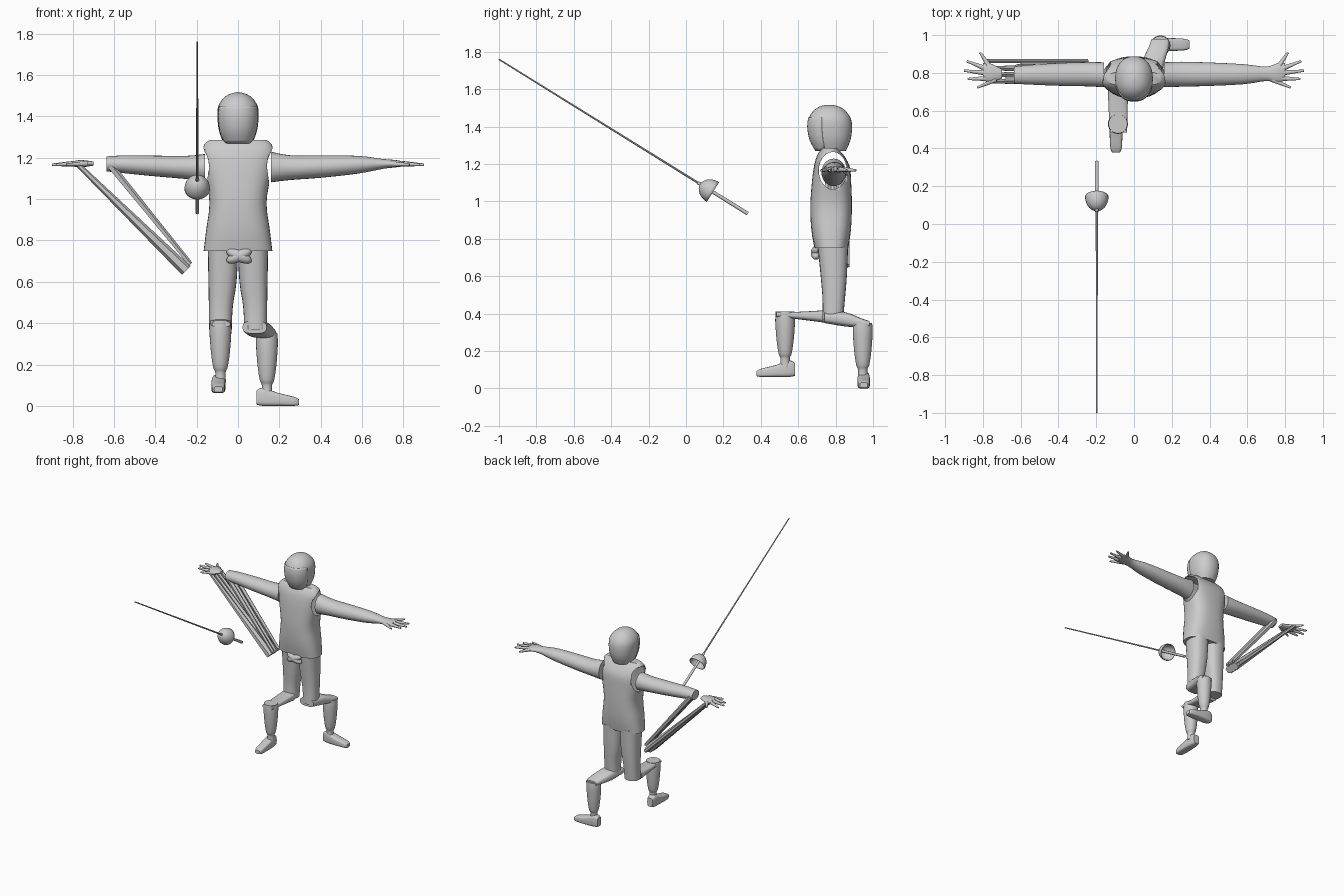
import bpy, bmesh, math
from mathutils import Vector, Matrix

cube = bpy.data.objects.get("Cube")
if cube:
    bpy.data.objects.remove(cube, do_unlink=True)

grey = bpy.data.materials.new("plain_grey")
grey.use_nodes = True
colour = (0.6, 0.6, 0.6, 1)
grey.diffuse_color = colour
grey.node_tree.nodes["Principled BSDF"].inputs["Base Color"].default_value = colour


def finish(name, bm, sharp=40):
    """Turn a bmesh into a shaded, coloured object."""
    bmesh.ops.recalc_face_normals(bm, faces=bm.faces[:])
    mesh = bpy.data.meshes.new(name)
    bm.to_mesh(mesh)
    bm.free()
    mesh.materials.append(grey)
    ob = bpy.data.objects.new(name, mesh)
    bpy.context.collection.objects.link(ob)
    bpy.ops.object.select_all(action='DESELECT')
    ob.select_set(True)
    bpy.context.view_layer.objects.active = ob
    bpy.ops.object.shade_smooth_by_angle(angle=math.radians(sharp))
    return ob


def smooth_sections(sections, steps):
    """Interpolate the cross-sections with a Catmull-Rom spline."""
    pts = [sections[0], *sections, sections[-1]]
    result = []
    for i in range(len(sections) - 1):
        for k in range(steps):
            u = k / steps
            row = []
            for a, b, c, d in zip(*pts[i:i + 4]):
                row.append(b + u * ((c - a) + u * ((2 * a - 5 * b + 4 * c - d)
                           + u * (3 * b - a - 3 * c + d))) / 2)
            result.append(row)
    result.append(sections[-1])
    return result


def place(axis, t, a, b):
    return {'x': (t, a, b), 'y': (a, t, b), 'z': (a, b, t)}[axis]


def loft_mesh(axis, sections, power=2, sides=24, steps=3):
    """Skin superellipse sections (position, centre a, b, radius a, b)."""
    bm = bmesh.new()
    rings = []

    def bulge(v):
        return math.copysign(abs(v) ** (2 / power), v)

    for t, a, b, ra, rb in smooth_sections(sections, steps):
        ring = []
        for i in range(sides):
            ang = math.tau * i / sides
            ring.append(bm.verts.new(place(axis, t, a + ra * bulge(math.cos(ang)),
                                           b + rb * bulge(math.sin(ang)))))
        rings.append(ring)
    for low, high in zip(rings, rings[1:]):
        for i in range(sides):
            j = (i + 1) % sides
            bm.faces.new((low[i], low[j], high[j], high[i]))
    bm.faces.new(rings[0])
    bm.faces.new(rings[-1])
    return bm


def loft(name, axis, sections, **options):
    return finish(name, loft_mesh(axis, sections, **options))


def spike(name, start, end, r_start, r_end, sides=10):
    """Tapered rod between two points."""
    start, end = Vector(start), Vector(end)
    way = end - start
    bm = bmesh.new()
    turn = way.to_track_quat('Z', 'Y').to_matrix().to_4x4()
    bmesh.ops.create_cone(bm, cap_ends=True, segments=sides, radius1=r_start,
                          radius2=r_end, depth=way.length,
                          matrix=Matrix.Translation((start + end) / 2) @ turn)
    return finish(name, bm)


def apply_all(ob):
    bpy.context.view_layer.objects.active = ob
    for mod in list(ob.modifiers):
        bpy.ops.object.modifier_apply(modifier=mod.name)


# Head with a raised face mask
head_sections = [(1.27, 0, .775, .07, .08), (1.33, 0, .772, .092, .108),
                 (1.40, 0, .77, .1, .118), (1.45, 0, .768, .095, .11),
                 (1.49, 0, .767, .068, .08), (1.51, 0, .766, .036, .045),
                 (1.517, 0, .766, .004, .005)]
loft("head", 'z', head_sections, power=2.2, sides=32)

mask = loft_mesh('z', [(z, x, y, rx + .002, ry + .004)
                       for z, x, y, rx, ry in head_sections[:4]], power=2.3, sides=40)
hidden = [f for f in mask.faces
          if f.calc_center_median().y > .735 or len(f.verts) > 4]
bmesh.ops.delete(mask, geom=hidden, context='FACES')
mask_ob = finish("face_mask", mask)
shell = mask_ob.modifiers.new("shell", 'SOLIDIFY')
shell.thickness = .008
apply_all(mask_ob)

# Sleeveless jacket: hollow shell with arm holes
jacket = loft("jacket", 'z', [(.75, 0, .777, .166, .09), (.85, 0, .776, .154, .106),
                              (.98, 0, .776, .138, .111), (1.1, 0, .778, .156, .105),
                              (1.18, 0, .78, .172, .097), (1.23, 0, .775, .178, .08),
                              (1.265, 0, .77, .162, .058), (1.285, 0, .77, .14, .04)],
              power=2.7, sides=36)
shell = jacket.modifiers.new("shell", 'SOLIDIFY')
shell.thickness = .01
cutter = loft("arm_hole_cutter", 'x', [(-.3, .785, 1.165, .075, .1),
                                       (.3, .785, 1.165, .075, .1)], steps=1)
cutter.hide_render = True
holes = jacket.modifiers.new("arm_holes", 'BOOLEAN')
holes.operation = 'DIFFERENCE'
holes.solver = 'EXACT'
holes.object = cutter
apply_all(jacket)
bpy.data.objects.remove(cutter, do_unlink=True)

# Belt knot on the front
for label, tilt in (("left", 24), ("right", -24)):
    bm = bmesh.new()
    shape = (Matrix.Translation((.005, .695, .725))
             @ Matrix.Rotation(math.radians(tilt), 4, 'Y')
             @ Matrix.Diagonal((.066, .028, .028, 1)))
    bmesh.ops.create_uvsphere(bm, u_segments=16, v_segments=10, radius=1, matrix=shape)
    finish("belt_knot_" + label, bm)

# Arms: the left is whole, the right stops at the elbow
loft("left_arm", 'x', [(.16, .79, 1.155, .066, .074), (.25, .793, 1.152, .066, .06),
                       (.4, .793, 1.157, .062, .054), (.58, .793, 1.166, .053, .043),
                       (.7, .795, 1.17, .038, .024), (.76, .8, 1.171, .052, .018),
                       (.8, .807, 1.17, .046, .012)])
loft("right_upper_arm", 'x', [(-.16, .79, 1.152, .066, .066), (-.25, .793, 1.153, .064, .056),
                              (-.4, .792, 1.16, .06, .05), (-.55, .79, 1.168, .052, .043),
                              (-.635, .788, 1.17, .045, .036)])
loft("right_palm", 'x', [(-.7, .795, 1.172, .025, .01), (-.76, .8, 1.171, .05, .018),
                         (-.8, .807, 1.17, .046, .012)])

# Fingers: root x, root y, tip x, tip y
fingers = {"thumb": (.73, .765, .83, .722), "index": (.785, .77, .88, .768),
           "middle": (.79, .8, .9, .812), "ring": (.79, .825, .885, .862),
           "little": (.77, .84, .815, .908)}
for side, sign in (("left", 1), ("right", -1)):
    for label, (rx, ry, tx, ty) in fingers.items():
        spike(f"{side}_{label}_finger", (sign * rx, ry, 1.171), (sign * tx, ty, 1.166),
              .014, .006)

# Stretched right forearm: strips running to a low elbow point
for i, y in enumerate((.755, .79, .825, .862)):
    low_y = .8 + (y - .8) * (.9 if i < 3 else 1)
    spike(f"forearm_strip_{i}", (-.775, y, 1.168), (-.25, low_y, .655), .012,
          .03 if i < 3 else .014, sides=6)
for i, y in enumerate((.76, .79, .83)):
    spike(f"elbow_strip_{i}", (-.62, y, 1.165), (-.23, y, .685), .018, .012, sides=5)

# Legs: thighs are mirrored, shins and feet are placed per side
thigh = [(.37, .085, .785, .055, .055), (.48, .083, .79, .058, .06),
         (.6, .075, .79, .068, .07), (.77, .072, .785, .074, .082)]
shin = [(.05, .027), (.1, .025), (.125, .035), (.2, .046), (.3, .053), (.35, .05)]
foot = [(0, .04, .024, .034), (.03, .044, .031, .044), (.1, .032, .034, .032),
        (.18, .022, .03, .022), (.205, .018, .02, .014)]
legs = [("left", 1, .14, .945, 0, 'x', .09, .95),
        ("right", -1, -.085, .53, .062, 'y', .583, -.095)]
for side, sign, x, y, lift, axis, heel, across in legs:
    loft(side + "_thigh", 'z', [(z, sign * a, b, ra, rb) for z, a, b, ra, rb in thigh],
         power=2.4)
    loft(side + "_shin", 'z', [(z + lift, x, y, r, r) for z, r in shin])
    loft(side + "_shoe", axis, [(heel + sign * s, across, z + lift, w, h)
                                for s, z, w, h in foot], power=4)

# Flattened knees joining thighs to shins
loft("right_knee", 'y', [(.485, -.082, .396, .045, .014), (.6, -.084, .39, .05, .02),
                         (.75, -.085, .385, .055, .034)], power=3)
loft("left_knee", 'y', [(.74, .08, .38, .058, .03), (.85, .1, .37, .06, .038),
                        (.94, .132, .35, .053, .024), (.98, .138, .345, .045, .016)], power=3)

# Sword: handle, blade and hollow bell guard
pommel, tip = Vector((-.197, .33, .935)), Vector((-.197, -1, 1.76))
guard = pommel.lerp(tip, .14)
spike("sword_handle", pommel, pommel.lerp(tip, .2), .01, .009)
spike("sword_blade", guard, tip, .006, .004, sides=8)
bm = bmesh.new()
bmesh.ops.create_uvsphere(bm, u_segments=28, v_segments=16, radius=.062)
bmesh.ops.delete(bm, geom=[v for v in bm.verts if v.co.z < -.001], context='VERTS')
aim = (tip - pommel).to_track_quat('Z', 'Y').to_matrix().to_4x4()
bmesh.ops.transform(bm, verts=bm.verts[:],
                    matrix=Matrix.Translation(guard) @ aim @ Matrix.Diagonal((1, 1, 1.3, 1)))
bell = finish("sword_guard", bm)
shell = bell.modifiers.new("shell", 'SOLIDIFY')
shell.thickness = .005
apply_all(bell)
